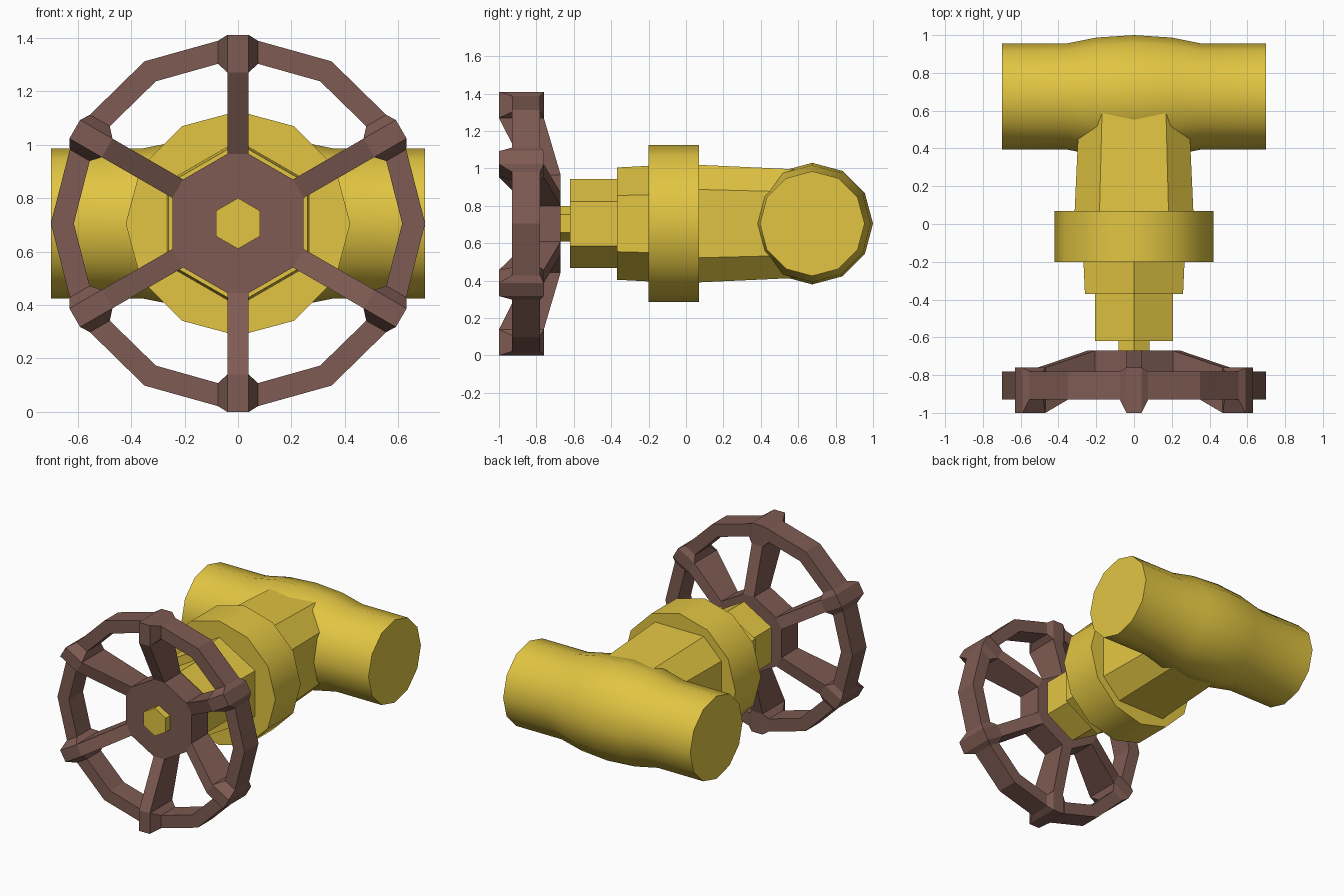
import bpy, bmesh
from math import radians, sin, cos
from mathutils import Matrix

if "Cube" in bpy.data.objects:
    bpy.data.objects.remove(bpy.data.objects["Cube"])

CZ = 0.705      # height of the valve axis
PIPE_Y = 0.675  # pipe centre


def material(name, rgb):
    m = bpy.data.materials.new(name)
    m.diffuse_color = (*rgb, 1)
    m.use_nodes = True
    m.node_tree.nodes["Principled BSDF"].inputs["Base Color"].default_value = m.diffuse_color
    return m


yellow = material("yellow_paint", (0.76, 0.56, 0.055))
brown = material("brown_iron", (0.21, 0.105, 0.085))


def finish(name, bm, mat, smooth=False):
    bmesh.ops.recalc_face_normals(bm, faces=bm.faces)
    me = bpy.data.meshes.new(name)
    bm.to_mesh(me)
    bm.free()
    ob = bpy.data.objects.new(name, me)
    bpy.context.collection.objects.link(ob)
    me.materials.append(mat)
    if smooth:
        bpy.context.view_layer.objects.active = ob
        ob.select_set(True)
        bpy.ops.object.shade_smooth_by_angle(angle=radians(35))
        ob.select_set(False)
    return ob


def loft(name, rings, smooth=False):
    """Skin a list of equal-length point rings and cap both ends."""
    bm = bmesh.new()
    vs = [[bm.verts.new(p) for p in ring] for ring in rings]
    n = len(vs[0])
    for a, b in zip(vs, vs[1:]):
        for i in range(n):
            j = (i + 1) % n
            bm.faces.new((a[i], a[j], b[j], b[i]))
    bm.faces.new(vs[0])
    bm.faces.new(vs[-1])
    return finish(name, bm, yellow, smooth)


def ring(y, r, n):
    """Polygon around the valve axis with a corner at the top."""
    angles = [radians(90 + 360 * i / n) for i in range(n)]
    return [(r * cos(a), y, CZ + r * sin(a)) for a in angles]


def octagon(y, h, c):
    """Chamfered square: half size h, flat half width c."""
    pts = [(c, h), (h, c), (h, -c), (c, -h), (-c, -h), (-h, -c), (-h, c), (-c, h)]
    return [(x, y, CZ + z) for x, z in pts]


# Pipe with a swollen middle
profile = [(-0.7, 0.28), (-0.36, 0.28), (-0.2, 0.312), (0, 0.325),
           (0.2, 0.312), (0.36, 0.28), (0.7, 0.28)]
loft("pipe", [[(x, PIPE_Y + r * cos(radians(30 * i)), CZ + r * sin(radians(30 * i)))
               for i in range(12)] for x, r in profile], True)

# Valve body stacked along the axis
loft("bonnet", [octagon(0.05, 0.315, 0.183), octagon(0.64, 0.288, 0.168)])
loft("flange", [ring(-0.2, 0.42, 12), ring(0.07, 0.42, 12)], True)
loft("large_nut", [ring(-0.37, 0.30, 6), ring(-0.18, 0.31, 6)])
loft("small_nut", [ring(-0.62, 0.238, 6), ring(-0.36, 0.238, 6)])
loft("stem", [ring(-0.89, 0.095, 6), ring(-0.6, 0.095, 6)])

# Handwheel: rim, six joint blocks, spokes and hub in one mesh
bm = bmesh.new()


def section(turn, x, r_out, r_in, front, back):
    pts = [(x, front, r_out), (x, back, r_out), (x, back, r_in), (x, front, r_in)]
    return [bm.verts.new(Matrix.Translation((0, 0, CZ)) @ turn @ Matrix.Translation(p).translation)
            for p in pts]


rim, hub = [], []
for k in range(6):
    turn = Matrix.Rotation(radians(60 * k), 4, 'Y')
    mid = Matrix.Rotation(radians(60 * k + 30), 4, 'Y')
    left = section(turn, -0.04, 0.705, 0.565, -1.0, -0.76)
    right = section(turn, 0.04, 0.705, 0.565, -1.0, -0.76)
    rim += [section(turn, -0.075, 0.683, 0.597, -0.93, -0.78), left, right,
            section(turn, 0.075, 0.683, 0.597, -0.93, -0.78),
            section(mid, 0, 0.70, 0.614, -0.93, -0.78)]
    # Spoke from the block's inner face to the hub
    outer = [left[3], left[2], right[2], right[3]]
    inner = []
    for x, y in ((-0.04, -0.845), (-0.04, -0.67), (0.04, -0.67), (0.04, -0.845)):
        p = turn @ Matrix.Translation((x, y, 0.26)).translation
        inner.append(bm.verts.new((p.x, p.y, p.z + CZ)))
    for i in range(4):
        j = (i + 1) % 4
        bm.faces.new((outer[i], outer[j], inner[j], inner[i]))
    hub.append(inner)

for s, a in enumerate(rim):
    b = rim[(s + 1) % len(rim)]
    for i in range(4):
        if s % 5 == 1 and i == 2:  # spoke opening
            continue
        j = (i + 1) % 4
        bm.faces.new((a[i], a[j], b[j], b[i]))

for k in range(6):
    a, b = hub[k], hub[(k + 1) % 6]
    bm.faces.new((a[3], a[2], b[1], b[0]))
bm.faces.new([v for h in hub for v in (h[0], h[3])])
bm.faces.new([v for h in hub for v in (h[1], h[2])])
finish("handwheel", bm, brown)
